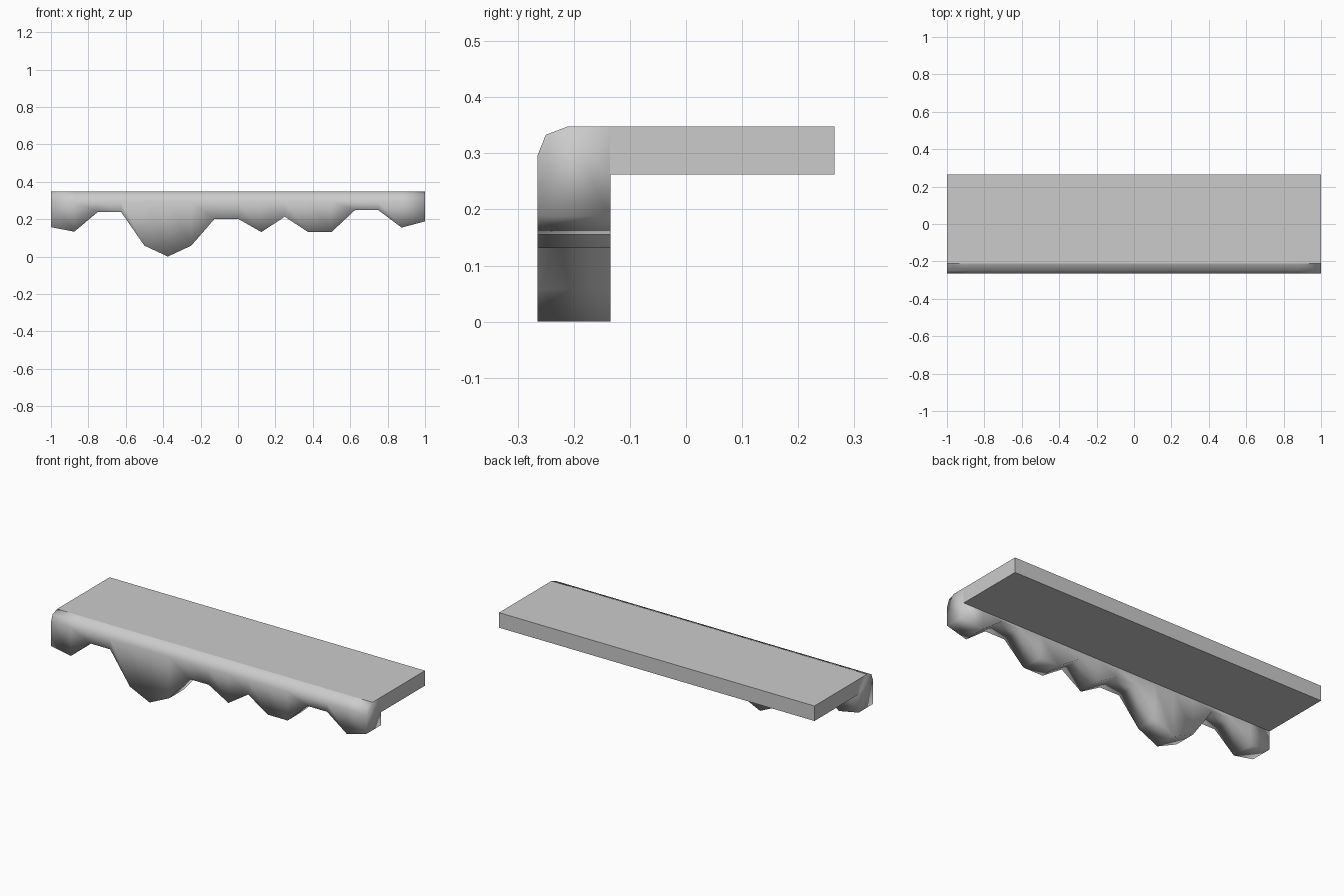
import bpy, bmesh

if "Cube" in bpy.data.objects:
    bpy.data.objects.remove(bpy.data.objects["Cube"])

Y_FRONT, Y_JOIN, Y_BACK = -0.265, -0.135, 0.265
Z_UNDER, Z_TOP = 0.262, 0.348


def make_object(name, bm):
    bmesh.ops.recalc_face_normals(bm, faces=bm.faces[:])
    mesh = bpy.data.meshes.new(name)
    bm.to_mesh(mesh)
    bm.free()
    obj = bpy.data.objects.new(name, mesh)
    bpy.context.collection.objects.link(obj)
    return obj


# Flat ledge slab
bm = bmesh.new()
bmesh.ops.create_cube(bm, size=1)
for v in bm.verts:
    v.co.x *= 2
    v.co.y = Y_BACK if v.co.y > 0 else Y_JOIN
    v.co.z = Z_TOP if v.co.z > 0 else Z_UNDER
make_object("ledge_slab", bm)

# Dripping front lip: one rounded cross-section per column, varying lower edge
drip = [0.157, 0.133, 0.238, 0.238, 0.058, 0.0, 0.058, 0.202, 0.202,
        0.131, 0.213, 0.131, 0.131, 0.248, 0.248, 0.155, 0.188]
bm = bmesh.new()
columns = []
for i, low in enumerate(drip):
    x = -1 + i * 0.125
    section = [(Y_JOIN, Z_TOP), (-0.21, Z_TOP), (-0.25, 0.333),
               (Y_FRONT, 0.295), (Y_FRONT, low), (Y_JOIN, low),
               (Y_JOIN, Z_UNDER)]
    columns.append([bm.verts.new((x, y, z)) for y, z in section])

# Skin between neighbouring columns; the slab closes the remaining gap
for a, b in zip(columns, columns[1:]):
    for k in range(len(a) - 1):
        face = bm.faces.new((a[k], a[k + 1], b[k + 1], b[k]))
        face.smooth = k > 0

# End caps
for col in (columns[0], columns[-1]):
    bm.faces.new(col).smooth = True
make_object("dripping_front_lip", bm)
